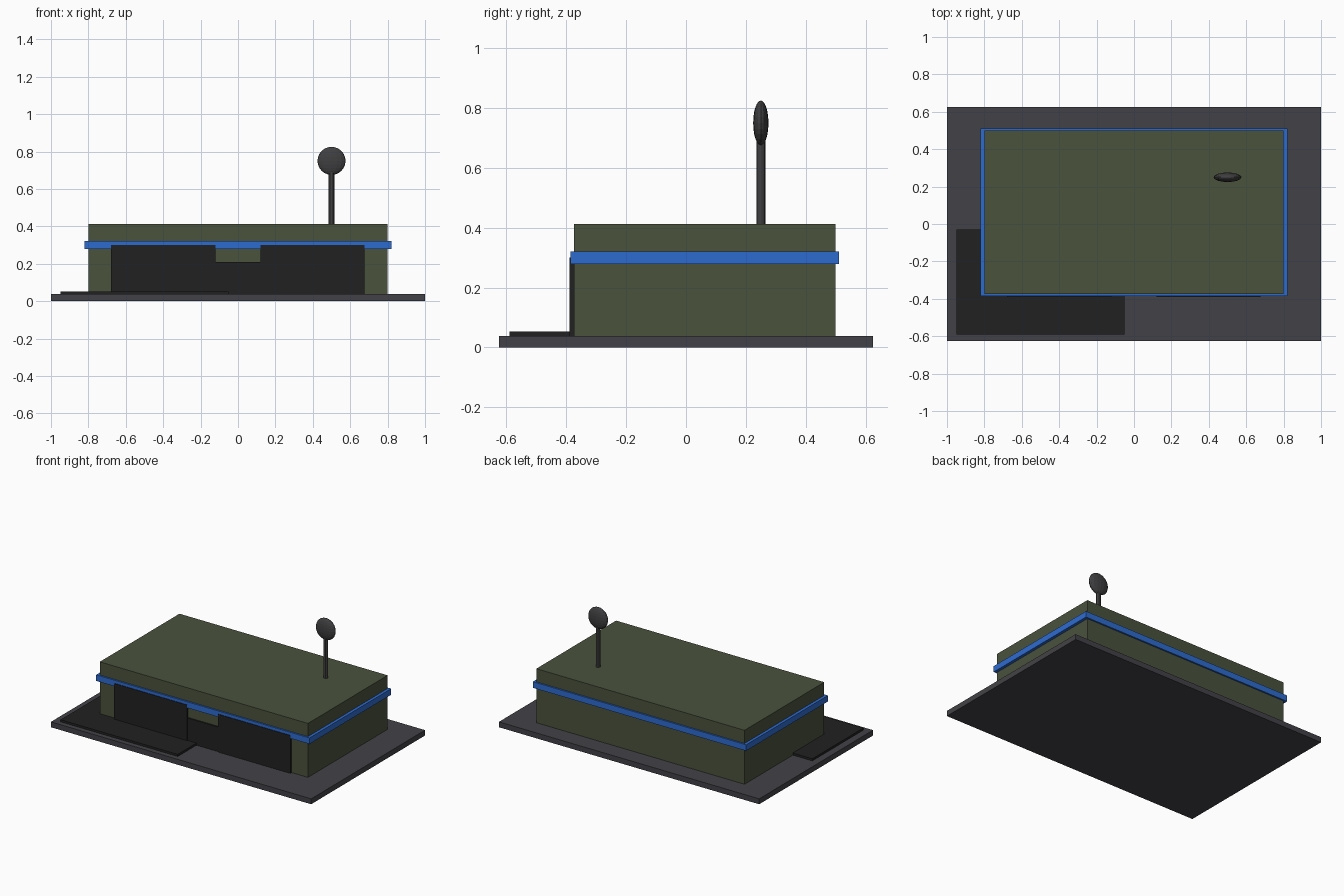
import bpy

cube = bpy.data.objects.get("Cube")
if cube:
    bpy.data.objects.remove(cube, do_unlink=True)


def material(name, rgb):
    mat = bpy.data.materials.new(name)
    mat.use_nodes = True
    colour = (*rgb, 1)
    mat.diffuse_color = colour
    mat.node_tree.nodes["Principled BSDF"].inputs["Base Color"].default_value = colour
    return mat


green = material("olive green", (0.067, 0.084, 0.046))
grey = material("paving grey", (0.055, 0.053, 0.061))
metal = material("metal grey", (0.050, 0.050, 0.053))
blue = material("bright blue", (0.027, 0.147, 0.63))
black = material("near black", (0.0155, 0.0155, 0.0155))


def finish(name, mat):
    obj = bpy.context.object
    obj.name = obj.data.name = name
    obj.data.materials.append(mat)
    return obj


def box(name, mat, x, y, z):
    """Box given by its (low, high) extent on each axis."""
    spans = (x, y, z)
    bpy.ops.mesh.primitive_cube_add(size=1, location=[(a + b) / 2 for a, b in spans])
    bpy.context.object.scale = [b - a for a, b in spans]
    bpy.ops.object.transform_apply(location=False, rotation=False)
    return finish(name, mat)


GROUND = 0.0375
FRONT = -0.375

# Ground slab, driveway and main building
box("ground_slab", grey, (-1, 1), (-0.625, 0.625), (0, GROUND))
box("driveway", black, (-0.95, -0.05), (-0.59, -0.03), (GROUND, 0.0525))
box("building", green, (-0.8, 0.8), (FRONT, 0.5), (GROUND, 0.4125))

# Blue band around the walls
box("wall_band", blue, (-0.82, 0.82), (-0.386, 0.511), (0.279, 0.321))

# Two tall openings with a lower door between them
for side, x in (("right", (-0.68, -0.12)), ("left", (0.12, 0.675))):
    box(side + "_window", black, x, (-0.39, FRONT), (GROUND, 0.3))
box("centre_door", black, (-0.12, 0.12), (-0.385, FRONT), (GROUND, 0.208))

# Roof sign: pole and flattened disc
bpy.ops.mesh.primitive_cylinder_add(vertices=12, radius=0.015, depth=0.3,
                                    location=(0.5, 0.25, 0.55))
finish("sign_pole", metal)
bpy.ops.object.shade_smooth_by_angle()
bpy.ops.mesh.primitive_uv_sphere_add(segments=16, ring_count=12, radius=0.075,
                                     location=(0.5, 0.25, 0.75))
bpy.context.object.scale = (1, 0.34, 1)
bpy.ops.object.transform_apply(location=False, rotation=False)
finish("sign_disc", metal)
